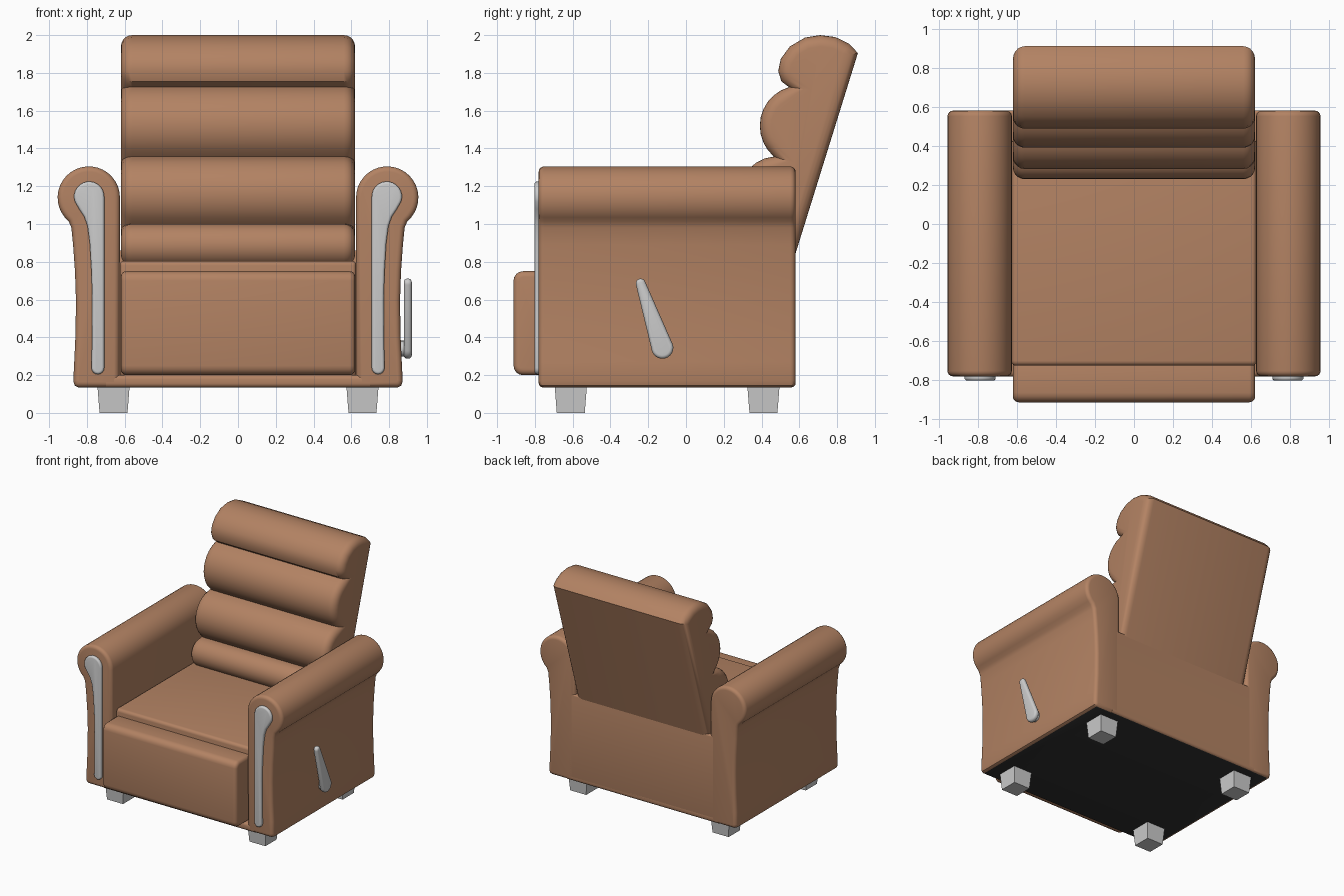
import bpy, bmesh, math
from mathutils import Vector, Matrix

cube = bpy.data.objects.get("Cube")
if cube:
    bpy.data.objects.remove(cube, do_unlink=True)


def material(name, rgb, rough):
    m = bpy.data.materials.new(name)
    m.use_nodes = True
    m.diffuse_color = (*rgb, 1)
    bsdf = m.node_tree.nodes["Principled BSDF"]
    bsdf.inputs["Base Color"].default_value = (*rgb, 1)
    bsdf.inputs["Roughness"].default_value = rough
    return m


LEATHER = material("tan leather", (0.45, 0.225, 0.125), 0.6)
METAL = material("light grey metal", (0.60, 0.60, 0.60), 0.4)
BLACK = material("black underside", (0.03, 0.03, 0.03), 0.8)


def finish(name, bm, mat, dark_bottom=False, angle=35):
    """Turn a bmesh into an object, optionally with a black underside."""
    bmesh.ops.recalc_face_normals(bm, faces=bm.faces)
    if dark_bottom:
        for f in bm.faces:
            if f.normal.z < -0.95 and f.calc_center_median().z < 0.15:
                f.material_index = 1
    me = bpy.data.meshes.new(name)
    bm.to_mesh(me)
    bm.free()
    me.materials.append(mat)
    if dark_bottom:
        me.materials.append(BLACK)
    me.polygons.foreach_set("use_smooth", [True] * len(me.polygons))
    me.set_sharp_from_angle(angle=math.radians(angle))
    ob = bpy.data.objects.new(name, me)
    bpy.context.collection.objects.link(ob)
    return ob


def inset(pts, d):
    """Move a closed 2D profile inwards by d."""
    pts = [Vector(p) for p in pts]
    n = len(pts)
    area = sum(pts[i - 1].x * pts[i].y - pts[i].x * pts[i - 1].y for i in range(n))
    s = 1 if area > 0 else -1
    out = []
    for i, p in enumerate(pts):
        e1 = (p - pts[i - 1]).normalized()
        e2 = (pts[(i + 1) % n] - p).normalized()
        n1, n2 = Vector((-e1.y, e1.x)) * s, Vector((-e2.y, e2.x)) * s
        out.append(p + (n1 + n2) * d / max(1 + n1.dot(n2), 0.5))
    return out


def extrude(name, pts, axis, lo, hi, r, mat, dark_bottom=False, steps=4):
    """Extrude a profile along x or y with end edges rounded by radius r."""
    rings = [(lo, 0), (hi, 0)]
    if r:
        ang = [math.pi / 2 * i / steps for i in range(steps + 1)]
        rings = [(lo + r - r * math.cos(a), r - r * math.sin(a)) for a in ang]
        rings += [(hi - r + r * math.cos(a), r - r * math.sin(a)) for a in reversed(ang)]
    bm = bmesh.new()
    loops = []
    for t, d in rings:
        ring = inset(pts, d)
        loops.append([bm.verts.new((t, a, b) if axis == "x" else (a, t, b)) for a, b in ring])
    n = len(pts)
    for u, v in zip(loops, loops[1:]):
        for i in range(n):
            bm.faces.new((u[i], u[(i + 1) % n], v[(i + 1) % n], v[i]))
    bm.faces.new(loops[0])
    bm.faces.new(loops[-1])
    return finish(name, bm, mat, dark_bottom)


def arc(cx, cy, r, a0, a1, n):
    """Points on a circular arc, angles in degrees."""
    return [(cx + r * math.cos(math.radians(a0 + (a1 - a0) * i / n)),
             cy + r * math.sin(math.radians(a0 + (a1 - a0) * i / n))) for i in range(n + 1)]


def round_rect(x0, x1, y0, y1, r):
    return (arc(x1 - r, y1 - r, r, 0, 90, 4) + arc(x0 + r, y1 - r, r, 90, 180, 4)
            + arc(x0 + r, y0 + r, r, 180, 270, 4) + arc(x1 - r, y0 + r, r, 270, 360, 4))


def bulge(p, q, h, n=10):
    """Arc from p to q swelling by h to the right of the direction p to q."""
    p, q = Vector(p), Vector(q)
    half = (q - p).length / 2
    d = (q - p).normalized()
    side = Vector((d.y, -d.x))
    rad = (half * half + h * h) / (2 * h)
    c = (p + q) / 2 + side * (h - rad)
    w = math.asin(min(1, half / rad))
    return [tuple(c + side * rad * math.cos(a) + d * rad * math.sin(a))
            for a in (-w + 2 * w * i / n for i in range(n + 1))]


# Arms with a rolled top and a waisted outer side, plus metal front trims
arm = arc(0.79, 1.14, 0.165, 180, -50, 22) + [
    (0.882, 0.98), (0.873, 0.89), (0.863, 0.75), (0.858, 0.6), (0.86, 0.42),
    (0.867, 0.27), (0.872, 0.17), (0.865, 0.145), (0.845, 0.135), (0.628, 0.135)]
trim = arc(0.788, 1.145, 0.08, 180, -20, 14) + [
    (0.842, 1.08), (0.815, 1.04), (0.797, 0.99), (0.785, 0.9), (0.776, 0.75), (0.772, 0.6),
    (0.773, 0.4)] + arc(0.742, 0.238, 0.034, 0, -180, 8)
for side, s in (("left", 1), ("right", -1)):
    extrude(side + "_arm", [(s * x, z) for x, z in arm], "y", -0.78, 0.58, 0.028, LEATHER, True)
    extrude(side + "_arm_trim", [(s * x, z) for x, z in trim], "y", -0.802, -0.76, 0.014, METAL)

# Base slab and rear panel, joined flush with the arms
extrude("base", round_rect(-0.78, 0.58, 0.135, 0.2, 0.022), "x", -0.7, 0.7, 0, LEATHER, True)
extrude("rear_panel", round_rect(0.42, 0.58, 0.16, 0.86, 0.01), "x", -0.67, 0.67, 0, LEATHER)

# Seat cushion and closed footrest
extrude("seat", round_rect(-0.725, 0.5, 0.19, 0.805, 0.025), "x", -0.625, 0.625, 0.02, LEATHER)
extrude("footrest", round_rect(-0.913, -0.68, 0.2, 0.75, 0.05), "x", -0.62, 0.62, 0.03, LEATHER)

# Reclined backrest: headrest roll above three padded rolls
back = [(0.91, 1.905), (0.865, 1.953), (0.79, 1.99), (0.71, 2.0), (0.63, 1.987), (0.55, 1.94),
        (0.502, 1.875), (0.488, 1.81), (0.505, 1.755)]
back += bulge((0.545, 1.725), (0.465, 1.357), -0.112)
back += bulge((0.465, 1.357), (0.36, 1.0), -0.128)[1:]
back += bulge((0.36, 1.0), (0.30, 0.78), -0.1)[1:]
back += [(0.56, 0.78)]


def swell_check(pts):
    """Keep the padding on the front side of the backrest."""
    return min(y for y, z in pts if z < 1.0) < 0.28


if not swell_check(back):
    back = (back[:9] + bulge((0.545, 1.725), (0.465, 1.357), 0.112)
            + bulge((0.465, 1.357), (0.36, 1.0), 0.128)[1:]
            + bulge((0.36, 1.0), (0.30, 0.78), 0.1)[1:] + [(0.56, 0.78)])
extrude("backrest", back, "x", -0.62, 0.62, 0.06, LEATHER, steps=5)

# Recliner lever on the left side with its pivot
lever = arc(-0.125, 0.345, 0.058, 197, 377, 14) + arc(-0.24, 0.685, 0.026, 17, 197, 10)
extrude("lever", lever, "x", 0.878, 0.92, 0.018, METAL)
extrude("lever_pivot", arc(-0.125, 0.34, 0.042, 0, 342, 19), "x", 0.83, 0.89, 0, METAL)

# Four tapered feet
for fx, sx in (("left", 1), ("right", -1)):
    for fy, y in (("front", -0.61), ("rear", 0.41)):
        bm = bmesh.new()
        k = math.sqrt(2)
        bmesh.ops.create_cone(bm, cap_ends=True, segments=4, radius1=0.074 * k, radius2=0.085 * k,
                              depth=0.14, matrix=Matrix.Translation((sx * 0.659, y, 0.07))
                              @ Matrix.Rotation(math.pi / 4, 4, "Z"))
        finish(f"{fy}_{fx}_foot", bm, METAL)
